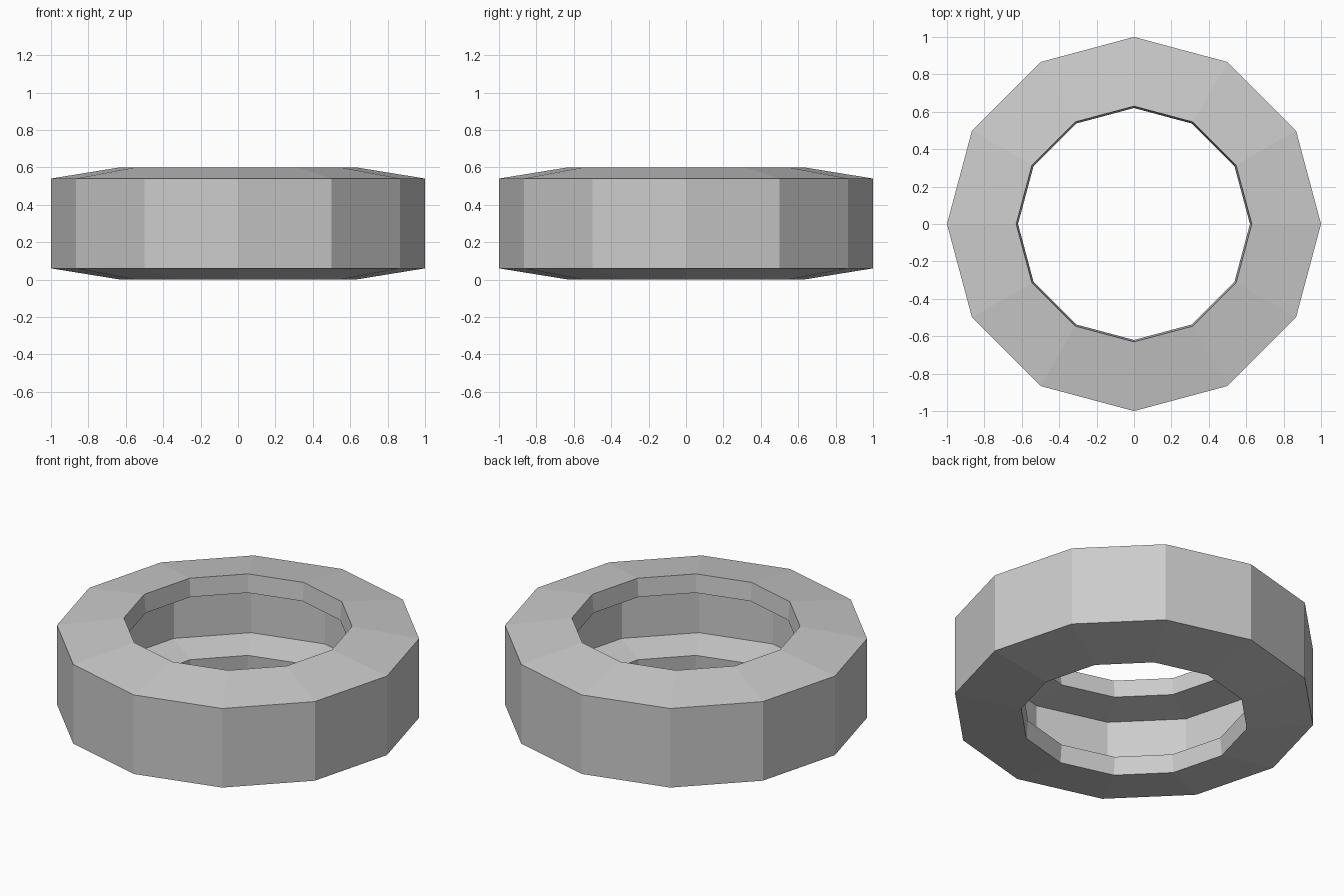
import bpy, bmesh
from math import cos, sin, pi

if "Cube" in bpy.data.objects:
    bpy.data.objects.remove(bpy.data.objects["Cube"])

SIDES = 12
MID = 0.30

# Lower half of the closed cross-section (radius, height), outside to inside
half = [(1.0, 0.06), (0.63, 0.0), (0.62, 0.11), (0.835, 0.148)]
# Mirror it about the mid height to close the loop
profile = half + [(r, 2 * MID - z) for r, z in reversed(half)]

# Spin the section into a faceted hollow tyre
bm = bmesh.new()
rings = []
for i in range(SIDES):
    a = 2 * pi * i / SIDES
    rings.append([bm.verts.new((r * cos(a), r * sin(a), z)) for r, z in profile])
n = len(profile)
for i in range(SIDES):
    a, b = rings[i], rings[(i + 1) % SIDES]
    for j in range(n):
        k = (j + 1) % n
        bm.faces.new((a[j], a[k], b[k], b[j]))
bmesh.ops.recalc_face_normals(bm, faces=bm.faces)

mesh = bpy.data.meshes.new("tyre")
bm.to_mesh(mesh)
bm.free()
bpy.context.collection.objects.link(bpy.data.objects.new("tyre", mesh))
